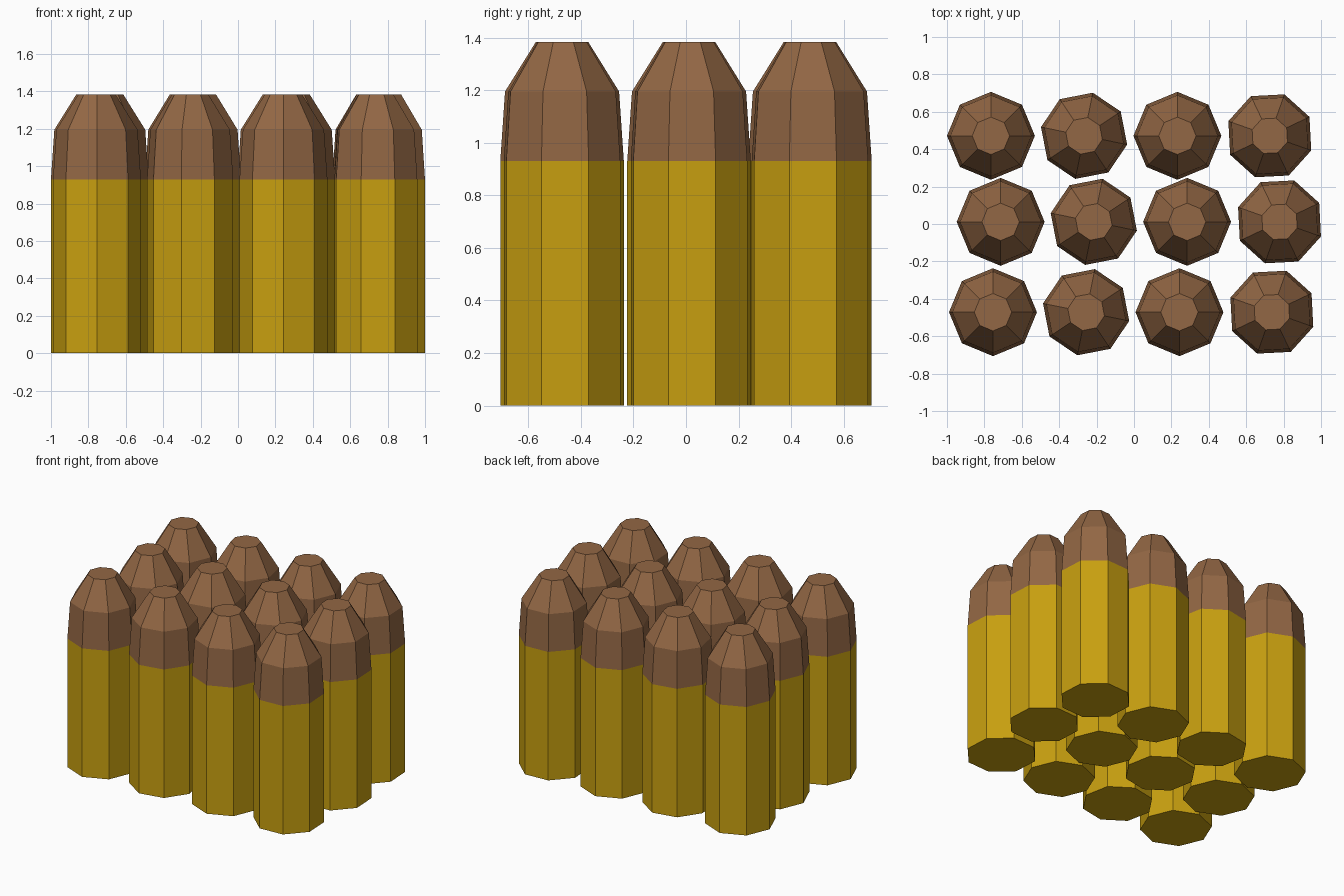
import bpy, bmesh, math

if "Cube" in bpy.data.objects:
    bpy.data.objects.remove(bpy.data.objects["Cube"])

def material(name, color):
    m = bpy.data.materials.new(name)
    m.diffuse_color = (*color, 1)
    m.use_nodes = True
    m.node_tree.nodes["Principled BSDF"].inputs["Base Color"].default_value = m.diffuse_color
    return m

brass = material("brass_yellow", (0.58, 0.35, 0.005))
copper = material("copper_brown", (0.29, 0.135, 0.058))

def lathe(name, profile, mat, x, y, turn):
    """Eight-sided solid from (radius, height) rings, capped at both ends."""
    bm = bmesh.new()
    rings = [[bm.verts.new((r * math.cos(turn + i * math.pi / 4),
                            r * math.sin(turn + i * math.pi / 4), z))
              for i in range(8)] for r, z in profile]
    for a, b in zip(rings, rings[1:]):
        for i in range(8):
            j = (i + 1) % 8
            bm.faces.new((a[i], a[j], b[j], b[i]))
    bm.faces.new(rings[0][::-1])
    bm.faces.new(rings[-1])
    me = bpy.data.meshes.new(name)
    bm.to_mesh(me)
    bm.free()
    me.materials.append(mat)
    ob = bpy.data.objects.new(name, me)
    ob.location = (x, y, 0)
    bpy.context.collection.objects.link(ob)

# rows: (first column x, y); columns: (x offset, turn in degrees)
rows = [(-0.754, -0.4715), (-0.713, 0.0115), (-0.765, 0.4715)]
columns = [(0, 0), (0.498, -11.5), (0.997, 0), (1.491, 25.5)]

for r, (x0, y) in enumerate(rows):
    for c, (dx, deg) in enumerate(columns):
        t = math.radians(deg)
        tag = f"_{r + 1}_{c + 1}"
        # straight casing
        lathe("casing" + tag, [(0.235, 0), (0.235, 0.93)], brass, x0 + dx, y, t)
        # tapered tip
        lathe("tip" + tag, [(0.235, 0.93), (0.217, 1.195), (0.1, 1.383)],
              copper, x0 + dx, y, t)
